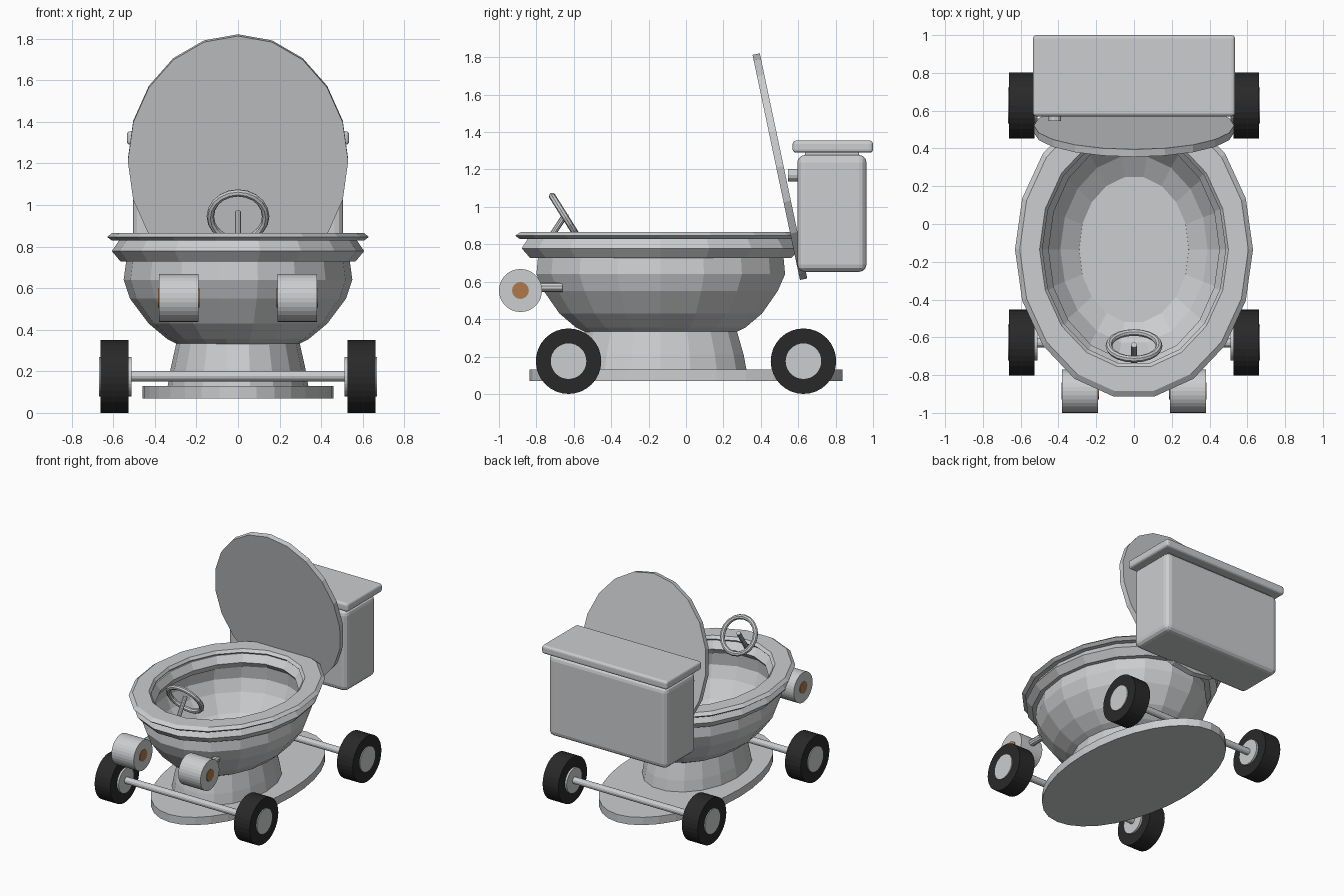
import bpy, bmesh
from math import sin, cos, tau, radians
from mathutils import Vector

if "Cube" in bpy.data.objects:
    bpy.data.objects.remove(bpy.data.objects["Cube"])


def material(name, rgb):
    m = bpy.data.materials.new(name)
    m.use_nodes = True
    m.diffuse_color = (*rgb, 1)
    m.node_tree.nodes["Principled BSDF"].inputs["Base Color"].default_value = (*rgb, 1)
    return m


GREY = material("porcelain_grey", (0.6, 0.61, 0.62))
BLACK = material("tyre_black", (0.022, 0.022, 0.022))
AMBER = material("lamp_amber", (0.42, 0.19, 0.07))


def finish(bm, name, mat):
    bmesh.ops.recalc_face_normals(bm, faces=bm.faces)
    mesh = bpy.data.meshes.new(name)
    bm.to_mesh(mesh)
    bm.free()
    mesh.materials.append(mat)
    ob = bpy.data.objects.new(name, mesh)
    bpy.context.collection.objects.link(ob)
    return ob


def oval(name, rings, y, mat=GREY, sides=18, closed=False):
    """Stack of elliptical rings (rx, ry, z): capped, or closed into a hollow loop."""
    bm = bmesh.new()
    loops = [[bm.verts.new((rx * cos(tau * i / sides), y + ry * sin(tau * i / sides), z))
              for i in range(sides)] for rx, ry, z in rings]
    pairs = list(zip(loops, loops[1:]))
    if closed:
        pairs.append((loops[-1], loops[0]))
    else:
        bm.faces.new(loops[0])
        bm.faces.new(loops[-1])
    for a, b in pairs:
        for i in range(sides):
            j = (i + 1) % sides
            bm.faces.new((a[i], a[j], b[j], b[i]))
    return finish(bm, name, mat)


def rod(name, start, end, radius, mat=GREY, sides=32):
    """Capped cylinder between two points."""
    a, b = Vector(start), Vector(end)
    bm = bmesh.new()
    bmesh.ops.create_cone(bm, cap_ends=True, segments=sides, radius1=radius,
                          radius2=radius, depth=(b - a).length)
    ob = finish(bm, name, mat)
    ob.location = (a + b) / 2
    ob.rotation_euler = (b - a).to_track_quat('Z', 'Y').to_euler()
    return ob


def box(name, size, centre, bevel):
    bm = bmesh.new()
    bmesh.ops.create_cube(bm, size=1)
    bmesh.ops.scale(bm, vec=size, verts=bm.verts)
    ob = finish(bm, name, GREY)
    ob.location = centre
    mod = ob.modifiers.new("rounded_edges", 'BEVEL')
    mod.width, mod.segments = bevel, 3
    return ob


BOWL_Y = -0.135

# Base plate and pedestal; the pedestal top is the floor of the bowl
oval("base_plate", [(0.46, 0.837, 0.07), (0.46, 0.837, 0.13)], 0, sides=32)
oval("pedestal", [(0.34, 0.467, 0.12), (0.325, 0.45, 0.21), (0.29, 0.405, 0.365)], BOWL_Y)

# Hollow bowl: outside upwards, then inside downwards
oval("bowl", [(0.29, 0.41, 0.33), (0.34, 0.46, 0.355), (0.43, 0.55, 0.43),
              (0.52, 0.635, 0.55), (0.55, 0.675, 0.64), (0.535, 0.665, 0.75),
              (0.50, 0.62, 0.75), (0.515, 0.63, 0.64), (0.48, 0.59, 0.55),
              (0.39, 0.50, 0.43), (0.285, 0.38, 0.36)], BOWL_Y, closed=True)

# Rim and seat rings
oval("bowl_rim", [(0.565, 0.71, 0.728), (0.607, 0.755, 0.778), (0.57, 0.72, 0.832),
                  (0.485, 0.63, 0.832), (0.452, 0.585, 0.78), (0.485, 0.63, 0.728)],
     BOWL_Y, closed=True)
oval("seat", [(0.605, 0.765, 0.828), (0.63, 0.79, 0.846), (0.605, 0.76, 0.866),
              (0.50, 0.63, 0.866), (0.485, 0.61, 0.846), (0.50, 0.63, 0.828)],
     BOWL_Y, closed=True)

# Raised lid leaning forward
lid = oval("lid", [(0.53, 0.615, -0.02), (0.53, 0.615, 0.02)], 0, sides=20)
lid.location = (0, 0.502, 1.215)
lid.rotation_euler.x = radians(90 + 11.9)

# Tank with its cover and flush button
box("tank", (1.01, 0.37, 0.625), (0, 0.78, 0.965), 0.04)
box("tank_neck", (0.92, 0.29, 0.04), (0, 0.78, 1.28), 0.005)
box("tank_cover", (1.07, 0.43, 0.065), (0, 0.785, 1.322), 0.018)
rod("flush_button", (-0.42, 0.545, 1.17), (-0.42, 0.61, 1.17), 0.033, sides=12)

# Steering wheel and column
bpy.ops.mesh.primitive_torus_add(major_segments=20, minor_segments=8, major_radius=0.133,
                                 minor_radius=0.018, location=(0, -0.645, 0.945),
                                 rotation=(radians(-58), 0, 0))
wheel = bpy.context.object
wheel.name = "steering_wheel"
wheel.data.materials.append(GREY)
rod("steering_column", (0, -0.64, 0.965), (0, -0.745, 0.805), 0.016, sides=10)

# Axles, tyres and hubs
for end, y in (("front", -0.628), ("rear", 0.628)):
    rod(end + "_axle", (-0.53, y, 0.177), (0.53, y, 0.177), 0.025, sides=12)
    for side, s in (("left", 1), ("right", -1)):
        rod(f"{end}_{side}_tyre", (s * 0.527, y, 0.175), (s * 0.661, y, 0.175), 0.175, BLACK)
        rod(f"{end}_{side}_hub", (s * 0.512, y, 0.175), (s * 0.668, y, 0.175), 0.095)

# Sideways drum headlamps with amber centres at both ends
for side, s in (("left", 1), ("right", -1)):
    rod(side + "_headlamp", (s * 0.19, -0.885, 0.553), (s * 0.38, -0.885, 0.553), 0.115)
    rod(side + "_lamp_centre", (s * 0.186, -0.885, 0.553), (s * 0.384, -0.885, 0.553),
        0.045, AMBER, 16)
    rod(side + "_lamp_mount", (s * 0.285, -0.84, 0.57), (s * 0.285, -0.66, 0.57), 0.025, sides=10)
